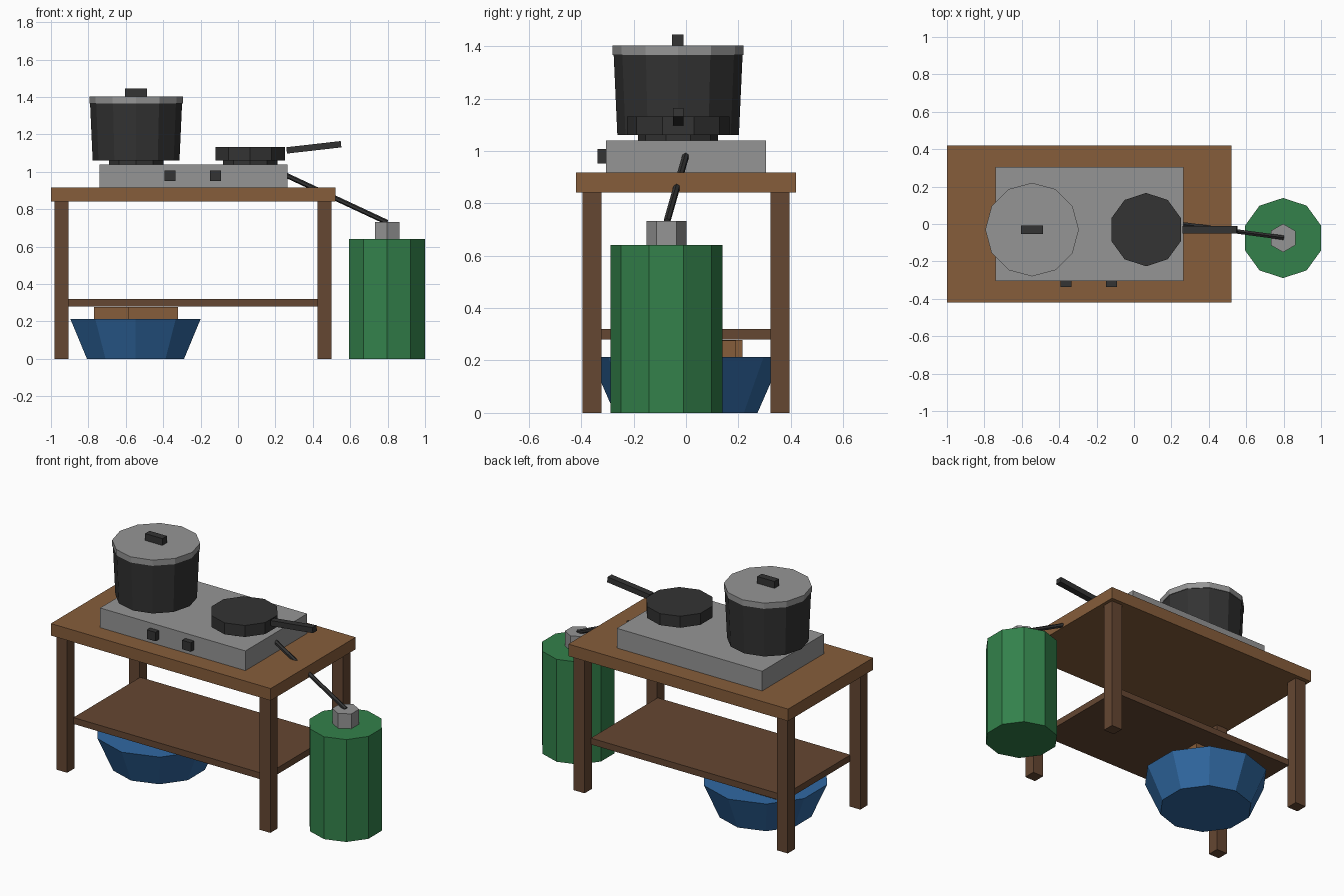
import bpy, math
from mathutils import Vector

if "Cube" in bpy.data.objects:
    bpy.data.objects.remove(bpy.data.objects["Cube"])


def mat(name, rgb):
    m = bpy.data.materials.new(name)
    m.diffuse_color = (*rgb, 1)
    m.use_nodes = True
    m.node_tree.nodes["Principled BSDF"].inputs["Base Color"].default_value = m.diffuse_color
    return m


TOP = mat("light_wood", (0.24, 0.11, 0.043))
WOOD = mat("dark_wood", (0.13, 0.063, 0.032))
METAL = mat("grey_metal", (0.30, 0.30, 0.30))
BLACK = mat("black_iron", (0.033, 0.033, 0.033))
GREEN = mat("green_paint", (0.033, 0.22, 0.07))
BLUE = mat("blue_plastic", (0.03, 0.14, 0.36))


def finish(name, m):
    o = bpy.context.object
    o.name = name
    o.data.materials.append(m)
    return o


def box(name, m, x, y, z):
    """Box from (min, max) ranges."""
    bpy.ops.mesh.primitive_cube_add(size=1, location=[sum(r) / 2 for r in (x, y, z)])
    o = finish(name, m)
    o.scale = [r[1] - r[0] for r in (x, y, z)]
    return o


def drum(name, m, x, y, z0, z1, r0, r1, sides=10):
    """Upright tapered prism with a corner on +y."""
    bpy.ops.mesh.primitive_cone_add(vertices=sides, radius1=r0, radius2=r1, depth=z1 - z0,
                                    location=(x, y, (z0 + z1) / 2))
    return finish(name, m)


# Table
box("table_top", TOP, (-1, 0.52), (-0.42, 0.42), (0.842, 0.917))
for sx, xr in (("left", (-0.98, -0.905)), ("right", (0.425, 0.50))):
    for sy, yr in (("front", (-0.395, -0.322)), ("back", (0.322, 0.395))):
        box(f"{sy}_{sx}_leg", WOOD, xr, yr, (0, 0.842))
box("shelf", WOOD, (-0.907, 0.427), (-0.33, 0.33), (0.28, 0.32))

# Stove with knobs and burners
box("stove", METAL, (-0.74, 0.265), (-0.305, 0.305), (0.917, 1.04))
for i, x in enumerate((-0.364, -0.12)):
    box(f"stove_knob_{i + 1}", BLACK, (x - 0.03, x + 0.03), (-0.337, -0.30), (0.952, 1.008))
for name, x in (("pot_burner", -0.545), ("pan_burner", 0.065)):
    drum(name, BLACK, x, -0.03, 1.04, 1.06, 0.153, 0.153)

# Pot with lid
drum("pot", BLACK, -0.545, -0.03, 1.06, 1.366, 0.232, 0.246, 12)
drum("pot_lid", METAL, -0.545, -0.03, 1.366, 1.402, 0.25, 0.25, 12)
box("lid_handle", BLACK, (-0.605, -0.486), (-0.053, -0.009), (1.402, 1.445))

# Frying pan
drum("pan", BLACK, 0.065, -0.03, 1.06, 1.132, 0.196, 0.196)
handle = box("pan_handle", BLACK, (0.259, 0.552), (-0.05, -0.01), (1.114, 1.148))
handle.rotation_euler.y = -math.radians(6.5)

# Gas bottle, valve and hose
drum("gas_bottle", GREEN, 0.797, -0.075, 0, 0.64, 0.214, 0.214)
drum("gas_valve", METAL, 0.797, -0.075, 0.64, 0.733, 0.076, 0.076, 6)
a, b = Vector((0.25, 0.0, 0.985)), Vector((0.797, -0.073, 0.73))
bpy.ops.mesh.primitive_cylinder_add(vertices=6, radius=0.0135, depth=(b - a).length,
                                    location=(a + b) / 2,
                                    rotation=(b - a).to_track_quat('Z', 'Y').to_euler())
finish("gas_hose", BLACK)

# Basin with blocks under the shelf
drum("basin", BLUE, -0.548, 0, 0, 0.213, 0.273, 0.366)
box("left_block", TOP, (-0.77, -0.545), (-0.16, 0.215), (0.20, 0.278))
box("right_block", TOP, (-0.585, -0.32), (-0.20, 0.19), (0.20, 0.276))
